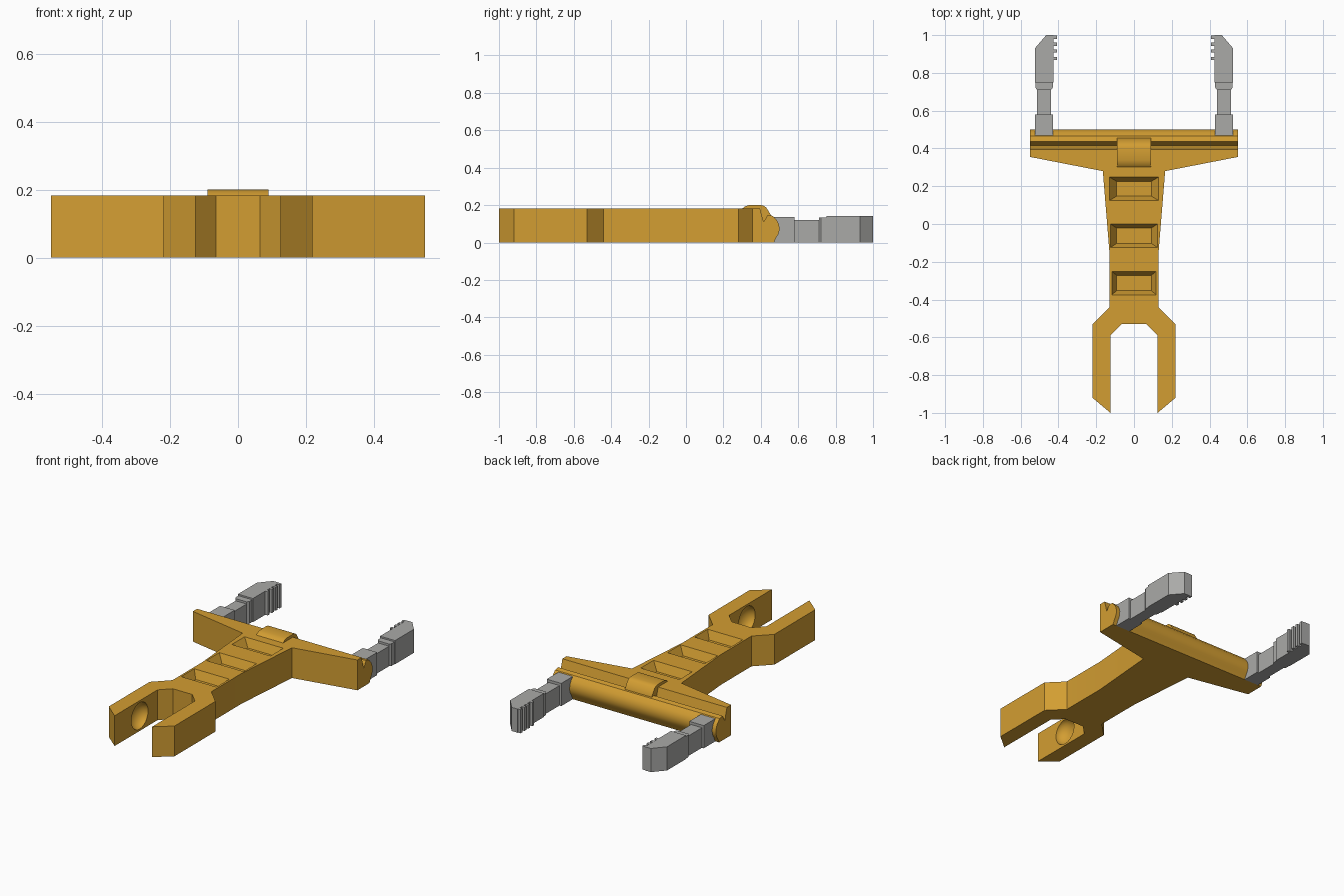
import bpy, bmesh, math
from mathutils import Vector

if "Cube" in bpy.data.objects:
    bpy.data.objects.remove(bpy.data.objects["Cube"])


def material(name, rgb):
    m = bpy.data.materials.new(name)
    m.diffuse_color = (*rgb, 1)
    m.use_nodes = True
    m.node_tree.nodes["Principled BSDF"].inputs["Base Color"].default_value = m.diffuse_color
    return m


gold = material("gold", (0.65, 0.34, 0.032))
grey = material("grey", (0.40, 0.40, 0.39))


def make(name, bm, mat):
    bmesh.ops.recalc_face_normals(bm, faces=bm.faces)
    me = bpy.data.meshes.new(name)
    bm.to_mesh(me)
    bm.free()
    me.materials.append(mat)
    ob = bpy.data.objects.new(name, me)
    bpy.context.collection.objects.link(ob)
    return ob


def prism(name, pts, lo, hi, axis, mat):
    """Extrude a profile along x (points are y,z) or z (points are x,y)."""
    bm = bmesh.new()
    place = (lambda p: (lo, p[0], p[1])) if axis == "x" else (lambda p: (p[0], p[1], lo))
    step = Vector((hi - lo, 0, 0)) if axis == "x" else Vector((0, 0, hi - lo))
    face = bm.faces.new([bm.verts.new(place(p)) for p in pts])
    ext = bmesh.ops.extrude_face_region(bm, geom=[face])
    bmesh.ops.translate(bm, vec=step, verts=[v for v in ext["geom"] if isinstance(v, bmesh.types.BMVert)])
    return make(name, bm, mat)


def cut(target, cutter, operation="DIFFERENCE"):
    mod = target.modifiers.new("cut", "BOOLEAN")
    mod.operation, mod.object, mod.solver = operation, cutter, "EXACT"
    bpy.context.view_layer.objects.active = target
    bpy.ops.object.modifier_apply(modifier=mod.name)
    bpy.data.objects.remove(cutter)


def smooth(ob, angle):
    bpy.ops.object.select_all(action="DESELECT")
    ob.select_set(True)
    bpy.context.view_layer.objects.active = ob
    bpy.ops.object.shade_smooth_by_angle(angle=math.radians(angle))


# Body: plan outline with fork, waist and crossbar
half = [(0.55, 0.6), (0.55, 0.355), (0.165, 0.28), (0.13, -0.15), (0.13, -0.44),
        (0.22, -0.53), (0.22, -0.92), (0.125, -1.0), (0.125, -0.59), (0.065, -0.53)]
body = prism("body", half + [(-x, y) for x, y in reversed(half)], 0, 0.183, "z", gold)

# Side profile of the crossbar: groove and rounded back edge
back = [(0.48 - 0.055 + 0.075 * math.cos(a), 0.075 + 0.075 * math.sin(a))
        for a in [math.radians(d) for d in (-40, -25, -10, 5, 20, 35, 50)]]
side = [(-1.1, -0.1), (0.47, -0.1), (0.47, 0)] + back + \
       [(0.465, 0.142), (0.437, 0.148), (0.415, 0.11), (0.395, 0.183), (0.39, 0.3), (-1.1, 0.3)]
cut(body, prism("bar_profile", side, -0.7, 0.7, "x", gold), "INTERSECT")

# Three tapered pockets along the waist
for y0, y1, w in ((0.125, 0.248, 0.13), (-0.125, 0, 0.125), (-0.375, -0.25, 0.118)):
    bm = bmesh.new()
    rings = []
    for z, hx, a, b in ((0.133, 0.092, y0 + 0.022, y1 - 0.022), (0.184, w, y0, y1), (0.25, w, y0, y1)):
        rings.append([bm.verts.new(p) for p in ((-hx, a, z), (hx, a, z), (hx, b, z), (-hx, b, z))])
    bm.faces.new(rings[0])
    bm.faces.new(rings[2])
    for low, high in zip(rings, rings[1:]):
        for i in range(4):
            j = (i + 1) % 4
            bm.faces.new((low[i], low[j], high[j], high[i]))
    cut(body, make("pocket", bm, gold))

# Round sockets on the inner faces of the fork
for s in (-1, 1):
    bm = bmesh.new()
    bmesh.ops.create_uvsphere(bm, u_segments=24, v_segments=12, radius=0.08)
    bmesh.ops.scale(bm, vec=(0.75, 1, 1), verts=bm.verts)
    bmesh.ops.translate(bm, vec=(s * 0.123, -0.76, 0.091), verts=bm.verts)
    cut(body, make("socket", bm, gold))
smooth(body, 25)

# Rounded clip over the crossbar
clip = prism("clip", [(0.29, 0.17), (0.302, 0.183), (0.318, 0.194), (0.338, 0.2), (0.4, 0.2), (0.415, 0.197),
                      (0.428, 0.188), (0.44, 0.17), (0.455, 0.145), (0.455, 0.12), (0.4, 0.1)],
             -0.09, 0.09, "x", gold)
smooth(clip, 35)

# Arms: each half is made on the right and mirrored to the left
teeth = []
for y in (0.885, 0.925, 0.96, 0.998):
    teeth += [(0.425, y - 0.018), (0.408, y - 0.018), (0.408, y), (0.425, y)]
hand = [(0.525, 0.75), (0.525, 0.93), (0.465, 1.0), (0.425, 1.0)] + teeth[::-1] + [(0.425, 0.75)]


def box(x0, x1, y0, y1):
    return [(x0, y0), (x1, y0), (x1, y1), (x0, y1)]


parts = [("arm_base", box(0.428, 0.525, 0.44, 0.58), 0.137),
         ("arm_link", box(0.44, 0.513, 0.57, 0.725), 0.121),
         ("wrist", [(0.44, 0.71), (0.513, 0.71), (0.522, 0.722), (0.522, 0.755), (0.43, 0.755), (0.43, 0.722)], 0.134),
         ("hand", hand, 0.143)]
for name, pts, h in parts:
    for label, s in (("right_", 1), ("left_", -1)):
        prism(label + name, [(s * x, y) for x, y in pts], 0, h, "z", grey)
